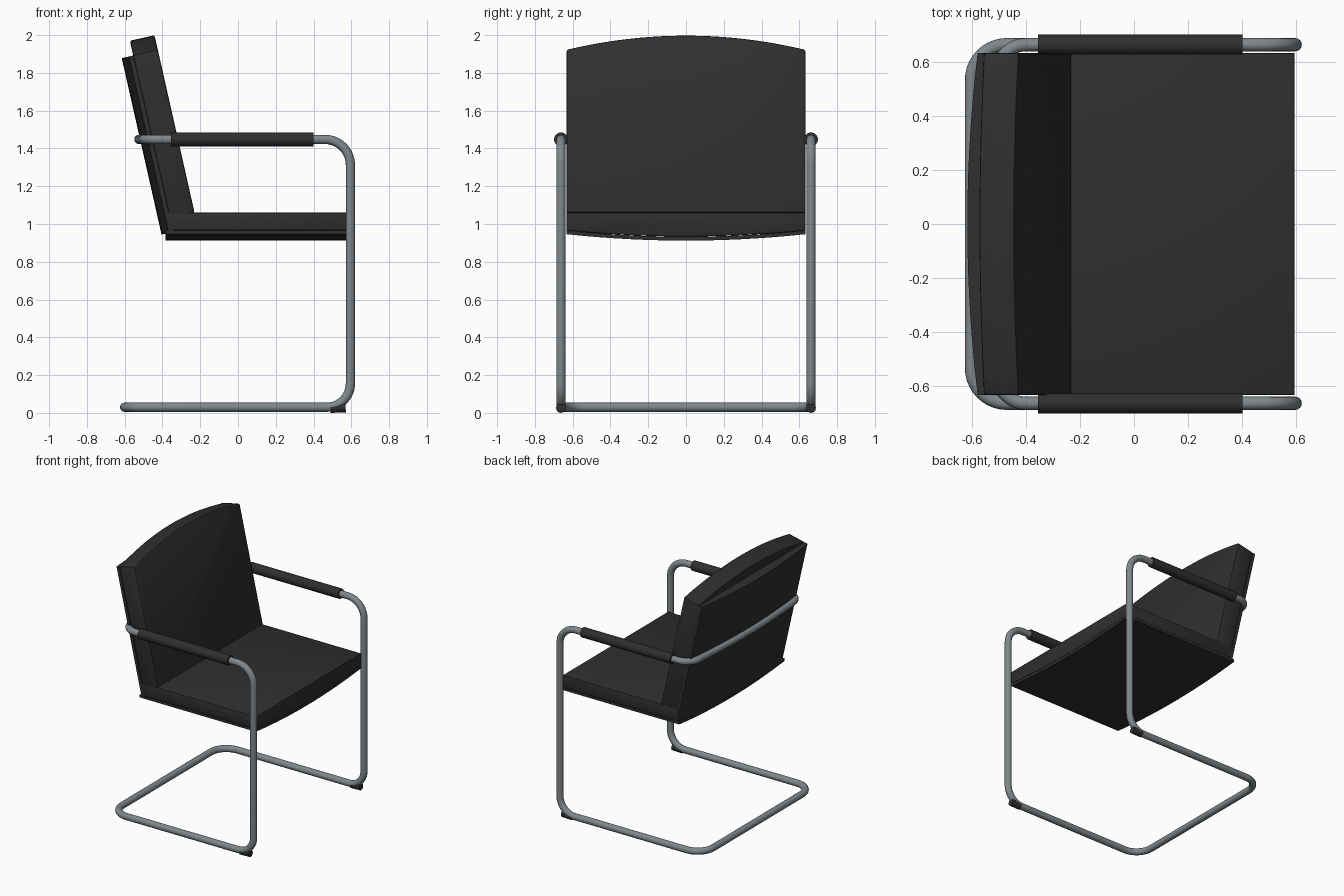
import bpy, bmesh, math
from mathutils import Vector as V

if "Cube" in bpy.data.objects:
    bpy.data.objects.remove(bpy.data.objects["Cube"])


def material(name, col):
    m = bpy.data.materials.new(name)
    m.diffuse_color = (*col, 1)
    m.use_nodes = True
    m.node_tree.nodes["Principled BSDF"].inputs["Base Color"].default_value = m.diffuse_color
    return m


BLACK = material("black leather", (0.028, 0.028, 0.028))
STEEL = material("grey steel", (0.215, 0.245, 0.26))


def add(name, mesh, mat, angle=35):
    ob = bpy.data.objects.new(name, mesh)
    bpy.context.collection.objects.link(ob)
    mesh.materials.clear()
    mesh.materials.append(mat)
    bpy.ops.object.select_all(action='DESELECT')
    ob.select_set(True)
    bpy.context.view_layer.objects.active = ob
    bpy.ops.object.shade_smooth_by_angle(angle=math.radians(angle))
    return ob


def prism(name, pts, origin, a, b, c, mat, bevel=0.0):
    """Extrude a 2D profile (along axes a, b) by the vector c."""
    bm = bmesh.new()
    o, a, b, c = V(origin), V(a), V(b), V(c)
    face = bm.faces.new([bm.verts.new(o + a * p + b * q) for p, q in pts])
    ext = bmesh.ops.extrude_face_region(bm, geom=[face])
    bmesh.ops.translate(bm, vec=c, verts=[g for g in ext["geom"] if isinstance(g, bmesh.types.BMVert)])
    bmesh.ops.recalc_face_normals(bm, faces=bm.faces)
    if bevel:
        sharp = [e for e in bm.edges if e.calc_face_angle(0) > 0.6]
        bmesh.ops.bevel(bm, geom=sharp, offset=bevel, segments=2, profile=0.5, affect='EDGES')
    me = bpy.data.meshes.new(name)
    bm.to_mesh(me)
    bm.free()
    return add(name, me, mat)


def arc(edge, mid, w=0.632, n=20):
    """Shallow arc across the width, height 'edge' at the sides, 'mid' in the centre."""
    return [(w * t, mid + (edge - mid) * t * t) for t in (-1 + 2 * i / n for i in range(n + 1))]


def fillet(corners, steps=10):
    """Closed path with rounded corners; each corner is (point, radius)."""
    out, n = [], len(corners)
    for i, (p, r) in enumerate(corners):
        p = V(p)
        d1 = (V(corners[i - 1][0]) - p).normalized()
        d2 = (V(corners[(i + 1) % n][0]) - p).normalized()
        half = d1.angle(d2) / 2
        centre = p + (d1 + d2).normalized() * (r / math.sin(half))
        s = p + d1 * (r / math.tan(half)) - centre
        e = p + d2 * (r / math.tan(half)) - centre
        ang = s.angle(e)
        for k in range(steps + 1):
            t = k / steps
            out.append(centre + (s * math.sin((1 - t) * ang) + e * math.sin(t * ang)) / math.sin(ang))
    return out


def tube(name, path, radius, mat, cyclic=False):
    cu = bpy.data.curves.new(name, 'CURVE')
    cu.dimensions = '3D'
    cu.bevel_depth = radius
    cu.bevel_resolution = 6
    cu.use_fill_caps = True
    sp = cu.splines.new('POLY')
    sp.points.add(len(path) - 1)
    for q, p in zip(sp.points, path):
        q.co = (*p, 1)
    sp.use_cyclic_u = cyclic
    tmp = bpy.data.objects.new("tmp", cu)
    bpy.context.collection.objects.link(tmp)
    bpy.context.view_layer.update()
    me = bpy.data.meshes.new_from_object(tmp.evaluated_get(bpy.context.evaluated_depsgraph_get()))
    bpy.data.objects.remove(tmp)
    return add(name, me, mat)


# Cantilever frame: one closed loop of bent steel tube
Y, R, ZB, ZT, XF, XB = 0.662, 0.0245, 0.030, 1.448, 0.595, -0.60
tube("tube_frame", fillet([
    ((XB, -Y, ZB), 0.13), ((XF, -Y, ZB), 0.125), ((XF, -Y, ZT), 0.135),
    ((-0.495, -Y, ZT), 0.10), ((-0.533, 0, ZT), 5.0), ((-0.495, Y, ZT), 0.10),
    ((XF, Y, ZT), 0.135), ((XF, Y, ZB), 0.125), ((XB, Y, ZB), 0.13)]), R, STEEL, True)

# Arm pads and floor glides on both sides
for side, s in (("right", -1), ("left", 1)):
    tube(side + "_arm_pad", [(-0.355, s * Y, ZT), (0.40, s * Y, ZT)], 0.037, BLACK)
    tube(side + "_floor_glide", [(0.49, s * Y, 0.0255), (0.57, s * Y, 0.0285)], 0.0255, BLACK)

# Seat cushion with flat top and curved underside, and the shell below it
X, YA, Z = (1, 0, 0), (0, 1, 0), (0, 0, 1)
prism("seat_cushion", arc(0.967, 0.934) + [(0.632, 1.06), (-0.632, 1.06)],
      (-0.37, 0, 0), YA, Z, (0.963, 0, 0), BLACK, 0.006)
prism("seat_shell", arc(0.946, 0.912) + arc(0.966, 0.933)[::-1],
      (-0.385, 0, 0), YA, Z, (0.977, 0, 0), BLACK)

# Tilted backrest: cushion with arched top, and bowed rear shell
UP, BACK = V((-0.220, 0, 0.9755)), V((-0.9755, 0, -0.220))
P = V((-0.23, 0, 1.06))
prism("back_cushion", arc(0.886, 0.963) + [(0.632, 0), (-0.632, 0)],
      P, YA, UP, BACK * 0.134, BLACK, 0.010)
prism("back_shell", arc(0.157, 0.196) + [(0.632, 0.133), (-0.632, 0.133)],
      P - UP * 0.075, YA, BACK, UP * 0.958, BLACK)
